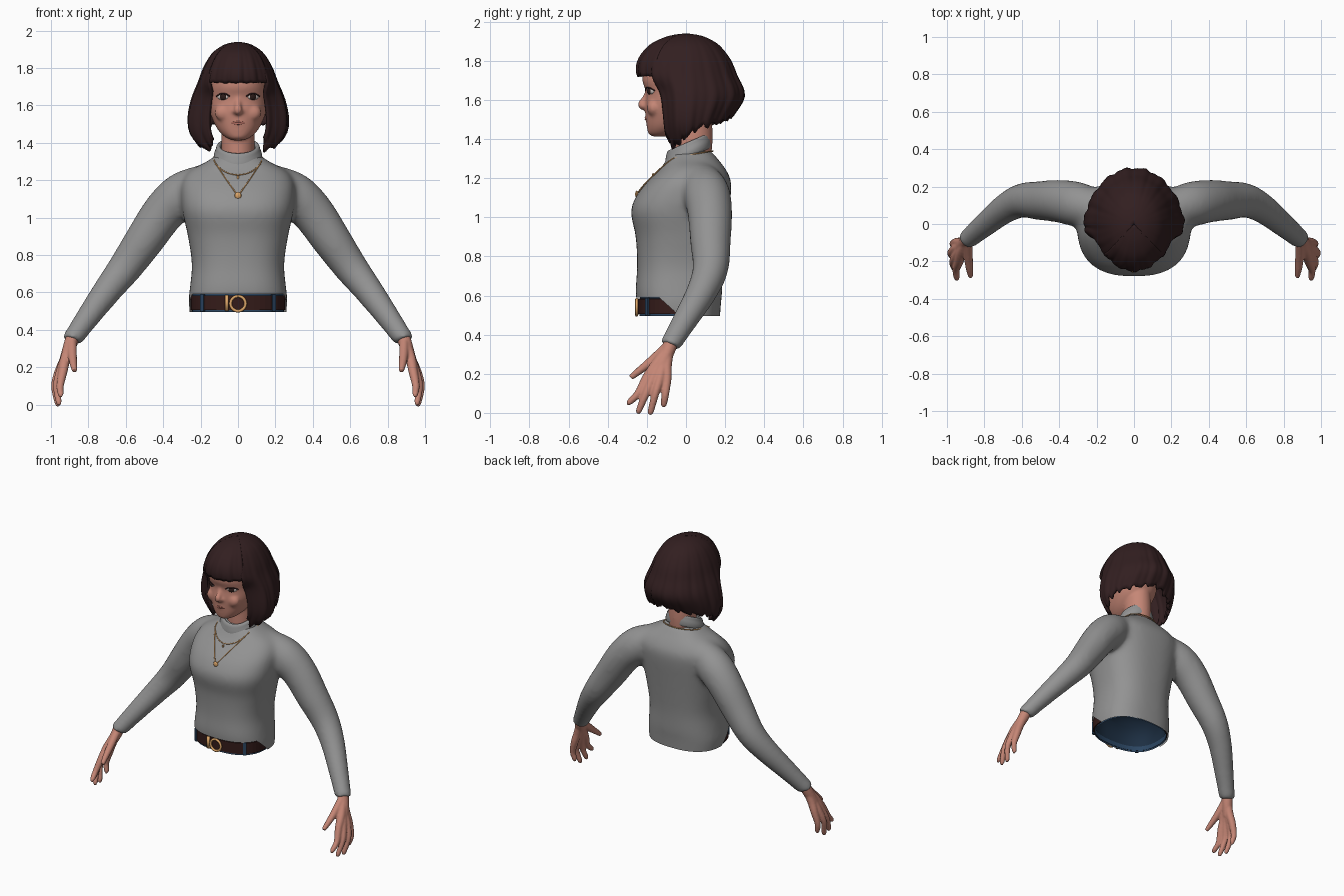
import bpy, bmesh, math
from mathutils import Vector, Matrix
from mathutils.bvhtree import BVHTree

cube = bpy.data.objects.get("Cube")
if cube:
    bpy.data.objects.remove(cube)


def material(name, r, g, b):
    m = bpy.data.materials.new(name)
    m.use_nodes = True
    m.diffuse_color = (r, g, b, 1)
    m.node_tree.nodes["Principled BSDF"].inputs["Base Color"].default_value = (r, g, b, 1)
    return m


WOOL = material("grey wool", .29, .29, .29)
SKIN = material("skin", .56, .24, .18)
HAIR = material("dark brown hair", .032, .0135, .0145)
LEATHER = material("brown leather", .034, .011, .01)
DENIM = material("blue denim", .024, .06, .12)
LINING = material("dark denim lining", .012, .028, .055)
GOLD = material("gold", .72, .38, .14)
WHITE = material("eye white", .6, .53, .5)
IRIS = material("dark iris", .025, .012, .01)
LIP = material("lip", .45, .155, .12)


def smooth(points, k=6):
    """Catmull-Rom refinement of a list of number tuples."""
    p = [Vector(q) for q in points]
    p = [p[0]] + p + [p[-1]]
    out = []
    for a, b, c, d in zip(p, p[1:], p[2:], p[3:]):
        for i in range(k):
            t = i / k
            out.append(b + (c - a) * (t / 2) + (a * 2 - b * 5 + c * 4 - d) * (t * t / 2)
                       + (b * 3 - a - c * 3 + d) * (t ** 3 / 2))
    return out + [p[-1]]


def bridge(bm, rings, bottom=True, top=True):
    rows = [[bm.verts.new(v) for v in ring] for ring in rings]
    n = len(rows[0])
    for a, b in zip(rows, rows[1:]):
        for i in range(n):
            j = (i + 1) % n
            bm.faces.new((a[i], a[j], b[j], b[i]))
    if bottom:
        bm.faces.new(rows[0])
    if top:
        bm.faces.new(rows[-1])


def loft(bm, table, power=2.0, tilt=0.0, segs=48, k=6, **caps):
    """Rings given as (height, half width, front y, back y)."""
    rings = []
    for z, hx, yf, yb in smooth(table, k):
        ring = []
        for i in range(segs):
            t = math.tau * i / segs
            s, c = [math.copysign(abs(f) ** (2 / power), f) for f in (math.sin(t), math.cos(t))]
            y = (yf + yb) / 2 + (yb - yf) / 2 * c
            ring.append((hx * s, y, z + tilt * y))
        rings.append(ring)
    bridge(bm, rings, **caps)


def tube(bm, points, segs=12, k=5):
    """Round tube through (x, y, z, radius) points."""
    p = smooth(points, k)
    rings, u = [], None
    for i, q in enumerate(p):
        t = (p[min(i + 1, len(p) - 1)] - p[max(i - 1, 0)]).to_3d().normalized()
        u = t.orthogonal() if u is None else u - t * u.dot(t)
        u.normalize()
        v = t.cross(u)
        rings.append([q.to_3d() + (u * math.cos(a) + v * math.sin(a)) * q[3]
                      for a in (math.tau * j / segs for j in range(segs))])
    bridge(bm, rings)


def ball(bm, place, size, turn=0.0):
    m = Matrix.Translation(place) @ Matrix.Rotation(turn, 4, "Z") @ Matrix.Diagonal((*size, 1))
    bmesh.ops.create_uvsphere(bm, u_segments=20, v_segments=12, radius=1, matrix=m)


def box(bm, place, size, turn=0.0):
    m = Matrix.Translation(place) @ Matrix.Rotation(turn, 4, "Z") @ Matrix.Diagonal((*size, 1))
    bmesh.ops.create_cube(bm, size=1, matrix=m)


def finish(name, bm, mat, voxel=0, relax=6, rounded=True):
    bmesh.ops.recalc_face_normals(bm, faces=bm.faces)
    me = bpy.data.meshes.new(name)
    bm.to_mesh(me)
    bm.free()
    ob = bpy.data.objects.new(name, me)
    bpy.context.collection.objects.link(ob)
    if voxel:  # fuse overlapping volumes into one skin
        mod = ob.modifiers.new("fuse", "REMESH")
        mod.mode, mod.voxel_size = "VOXEL", voxel
        mod = ob.modifiers.new("relax", "SMOOTH")
        mod.factor, mod.iterations = .5, relax
        bpy.context.view_layer.update()
        dg = bpy.context.evaluated_depsgraph_get()
        baked = bpy.data.meshes.new_from_object(ob.evaluated_get(dg))
        ob.modifiers.clear()
        ob.data = baked
    ob.data.materials.clear()
    ob.data.materials.append(mat)
    ob.data.polygons.foreach_set("use_smooth", [rounded] * len(ob.data.polygons))
    return ob


def surface(ob):
    """Finder of the front surface point at a given x and z."""
    bm = bmesh.new()
    bm.from_mesh(ob.data)
    tree = BVHTree.FromBMesh(bm)
    bm.free()

    def find(x, z, lift=0.0):
        hit, normal = tree.ray_cast(Vector((x, -1, z)), Vector((0, 1, 0)))[:2]
        if hit is None:
            return Vector((x, -.1, z)), 0.0
        return hit + Vector((0, -lift, 0)), math.atan2(normal.x, -normal.y)
    return find


# Sweater: torso and sleeves fused, then cut along the hem, which rises at the front
bm = bmesh.new()
loft(bm, [(.42, .25, -.24, .17), (.55, .264, -.25, .178), (.62, .258, -.258, .185),
          (.75, .247, -.25, .19), (.9, .268, -.257, .205), (1.03, .297, -.282, .22),
          (1.12, .305, -.247, .23), (1.19, .3, -.19, .23), (1.25, .26, -.13, .2),
          (1.295, .175, -.1, .165), (1.34, .11, -.07, .13)], power=2.5)
for s in (1, -1):
    tube(bm, [(s * .06, .05, 1.25, .055), (s * .18, .075, 1.192, .095), (s * .3, .105, 1.122, .12),
              (s * .4, .122, 1.025, .115), (s * .5, .125, .88, .106), (s * .6, .125, .737, .093),
              (s * .692, .08, .618, .08), (s * .792, 0, .482, .067), (s * .875, -.07, .365, .057),
              (s * .888, -.082, .34, .06)], 24)
sweater = finish("sweater", bm, WOOL, .013, 30)
bm = bmesh.new()
bm.from_mesh(sweater.data)
HEM = ((0, 0, .494), (0, 0, 1)), ((0, 0, .59), (0, 0, 1)), ((0, -.06, .52), (0, .9, 1))
for point, normal in HEM:
    faces = [f for f in bm.faces if abs(f.calc_center_median().x) < .35]
    edges = {e for f in faces for e in f.edges}
    verts = {v for f in faces for v in f.verts}
    bmesh.ops.bisect_plane(bm, geom=faces + list(edges) + list(verts), plane_co=point,
                           plane_no=normal, clear_inner=normal == (0, 0, 1) and point[2] < .5)
middles = [(f, f.calc_center_median()) for f in bm.faces]
bmesh.ops.delete(bm, context="FACES", geom=[
    f for f, c in middles if abs(c.x) < .35
    and all((c - Vector(p)).dot(Vector(n)) < 0 for p, n in HEM[1:])])
bm.to_mesh(sweater.data)
bm.free()
chest = surface(sweater)

# Folded collar
bm = bmesh.new()
loft(bm, [(1.3, .1, -.08, .11), (1.303, .124, -.103, .128), (1.33, .128, -.106, .13),
          (1.358, .119, -.101, .126), (1.374, .114, -.096, .122), (1.38, .105, -.088, .115),
          (1.37, .094, -.078, .108), (1.31, .09, -.075, .1)], tilt=.43, k=4, bottom=False, top=False)
finish("collar", bm, WOOL)

# Trouser waist with its lining, belt, loops and buckle
bm = bmesh.new()
loft(bm, [(.494, .246, -.239, .165), (.6, .243, -.236, .164)],
     power=2.5, k=1, bottom=False, top=False)
finish("trouser_waist", bm, DENIM)
bm = bmesh.new()
loft(bm, [(.535, .24, -.233, .16), (.68, .236, -.23, .16)], power=2.5, k=1, bottom=False)
finish("trouser_lining", bm, LINING)
bm = bmesh.new()
loft(bm, [(.505, .243, -.236, .16), (.506, .253, -.246, .167), (.583, .253, -.246, .167),
          (.584, .243, -.236, .16)], power=2.5, k=1, bottom=False, top=False)
waist = surface(finish("belt", bm, LEATHER, rounded=False))
bm = bmesh.new()
for x in (-.19, .19):
    place, turn = waist(x, .543)
    box(bm, place, (.022, .016, .09), turn)
finish("belt_loops", bm, DENIM, rounded=False)
bm = bmesh.new()
tube(bm, [(.04 * math.sin(a), -.252, .54 + .04 * math.cos(a), .008)
          for a in (math.tau * i / 16 for i in range(17))], 8, 2)
box(bm, (-.06, -.248, .543), (.018, .012, .084))
finish("buckle", bm, GOLD)

# Head, nose and neck fused
bm = bmesh.new()
loft(bm, [(1.412, .02, -.165, -.1), (1.425, .06, -.19, -.04), (1.46, .1, -.2, .03),
          (1.51, .13, -.206, .1), (1.57, .151, -.21, .14), (1.64, .157, -.205, .16),
          (1.71, .156, -.224, .17), (1.8, .145, -.2, .16), (1.87, .1, -.12, .1),
          (1.9, .03, -.05, .03)], power=2.2)
loft(bm, [(1.28, .085, -.06, .125), (1.4, .088, -.06, .136), (1.56, .085, -.06, .13)])
tube(bm, [(0, -.196, 1.65, .011), (0, -.21, 1.612, .014), (0, -.226, 1.576, .022),
          (0, -.21, 1.558, .016)])
ball(bm, (0, -.178, 1.445), (.035, .02, .025))
ball(bm, (0, -.196, 1.507), (.04, .013, .022))
for s in (1, -1):
    ball(bm, (s * .02, -.208, 1.567), (.014, .016, .012))
    ball(bm, (s * .075, -.165, 1.56), (.05, .035, .045))
face = surface(finish("head", bm, SKIN, .008, 9))

# Eyes, lashes and mouth
parts = {n: bmesh.new() for n in ("white", "iris", "lash", "lip")}
for s in (1, -1):
    place, turn = face(s * .08, 1.645)
    ball(parts["white"], place + Vector((0, .006, 0)), (.034, .012, .017), turn)
    ball(parts["iris"], place + Vector((0, -.002, 0)), (.02, .008, .017), turn)
    arc = [face(s * .08 + .036 * f, 1.648 + .015 * (1 - f * f), .006)[0] for f in (-1, -.5, 0, .5, 1)]
    tube(parts["lash"], [(*p, .0035) for p in arc], 8)
for z, bow, r in ((1.511, -.003, .006), (1.502, .004, .007)):
    arc = [face(.04 * f, z + bow * abs(f), -.003)[0] for f in (-1, -.5, 0, .5, 1)]
    tube(parts["lip"], [(*p, r * w) for p, w in zip(arc, (.4, .85, 1, .85, .4))], 8)
finish("eyes", parts["white"], WHITE)
finish("irises", parts["iris"], IRIS)
finish("lashes", parts["lash"], HAIR)
finish("lips", parts["lip"], LIP)


# Bobbed hair: rows of (height, half width, front depth, back depth)
SHAPE = smooth([(1.93, 0, 0, 0), (1.922, .05, .065, .06), (1.905, .088, .12, .11),
                (1.87, .132, .182, .165), (1.8, .174, .235, .22), (1.72, .204, .243, .255),
                (1.65, .233, .19, .288), (1.6, .248, .17, .287), (1.53, .26, .16, .245),
                (1.45, .252, .15, .2), (1.36, .19, .13, .17)])
ENDS = [(48, 1.42), (60, 1.36), (80, 1.39), (110, 1.46), (180, 1.53)]


def lookup(table, x):
    for a, b in zip(table, table[1:]):
        if min(a[0], b[0]) <= x <= max(a[0], b[0]) and a[0] != b[0]:
            f = (x - a[0]) / (b[0] - a[0])
            return [p + (q - p) * f for p, q in zip(a, b)]
    return table[-1]


def hair(name, start, stop, columns, rows, jag, end):
    bm = bmesh.new()
    grid = []
    for i in range(columns + 1):
        deg = start + (stop - start) * i / columns
        t, side = math.radians(deg), min(abs(deg), 360 - abs(deg))
        low = end(side) + jag * (math.sin(t * 23) + .6 * math.sin(t * 41))
        line = []
        for j in range(rows + 1):
            u = j / rows
            z = 1.9299 - (1.9299 - low) * u ** 1.6
            _, hx, front, back = lookup(SHAPE, z)
            pinch = min(max((75 - side) / 27, 0), 1) * min(max((1.72 - z) / .06, 0), 1)
            wave = 1 + u * (.018 * math.sin(t * 15 + 2 * u) + .01 * math.sin(t * 31)) - .03 * u ** 8
            depth = front if math.cos(t) > 0 else back
            line.append(bm.verts.new((hx * math.sin(t) * wave * (1 - .2 * pinch),
                                      -depth * math.cos(t) * wave, z)))
        grid.append(line)
    for a, b in zip(grid, grid[1:]):
        for j in range(rows):
            bm.faces.new((a[j], a[j + 1], b[j + 1], b[j]))
    bmesh.ops.remove_doubles(bm, verts=bm.verts, dist=.0005)
    ob = finish(name, bm, HAIR)
    mod = ob.modifiers.new("thickness", "SOLIDIFY")
    mod.thickness, mod.offset = .02, 0


hair("hair_fringe", -52, 52, 40, 18, .002, lambda side: 1.722)
hair("hair_bob", 47, 313, 110, 26, .01, lambda side: lookup(ENDS, max(side, 48))[1])

# Hands: each finger runs from the wrist so that together they form the palm
for s, label in ((1, "left"), (-1, "right")):
    bm = bmesh.new()
    tube(bm, [(s * .878, -.07, .38, .038), (s * .9, -.095, .31, .036), (s * .925, -.125, .24, .03)])
    for knuckle, tip, low, inset in ((-.2, -.288, .055, .028), (-.168, -.24, .014, .01),
                                     (-.132, -.18, .008, 0), (-.098, -.113, .045, .012)):
        tube(bm, [(s * .89, -.085, .34, .028), (s * .922, (knuckle - .1) / 2, .25, .028),
                  (s * (.955 - inset * .7), knuckle, .18, .025),
                  (s * (.979 - inset), (knuckle + tip) / 2, .1, .02),
                  (s * (.964 - inset * .6), tip, low, .016),
                  (s * (.958 - inset * .6), tip, low - .008, .01)])
    tube(bm, [(s * .888, -.1, .335, .026), (s * .885, -.18, .262, .024),
              (s * .88, -.235, .218, .02), (s * .873, -.282, .18, .014)])
    finish(label + "_hand", bm, SKIN, .006, 4)

# Necklaces and pendants
bm = bmesh.new()
half = [(.125, 1.3), (.1, 1.26), (.07, 1.215), (.035, 1.165)]
front = [chest(x, z, .004)[0] for x, z in half + [(0, 1.125)]]
front += [Vector((-p.x, p.y, p.z)) for p in front[3::-1]]
nape = [Vector((x, y, z)) for x, y, z in ((-.131, .04, 1.322), (-.095, .11, 1.335), (0, .138, 1.338),
                                          (.095, .11, 1.335), (.131, .04, 1.322))]
tube(bm, [(*p, .0034) for p in front + nape + front[:1]], 6, 4)
tube(bm, [(*chest(x, z, .003)[0], .003) for x, z in
          ((-.12, 1.285), (-.07, 1.245), (0, 1.228), (.07, 1.245), (.12, 1.285))], 6, 4)
ball(bm, chest(0, 1.118, .005)[0], (.018, .008, .018))
ball(bm, chest(0, 1.215, .004)[0], (.006, .005, .012))
finish("necklaces", bm, GOLD)
